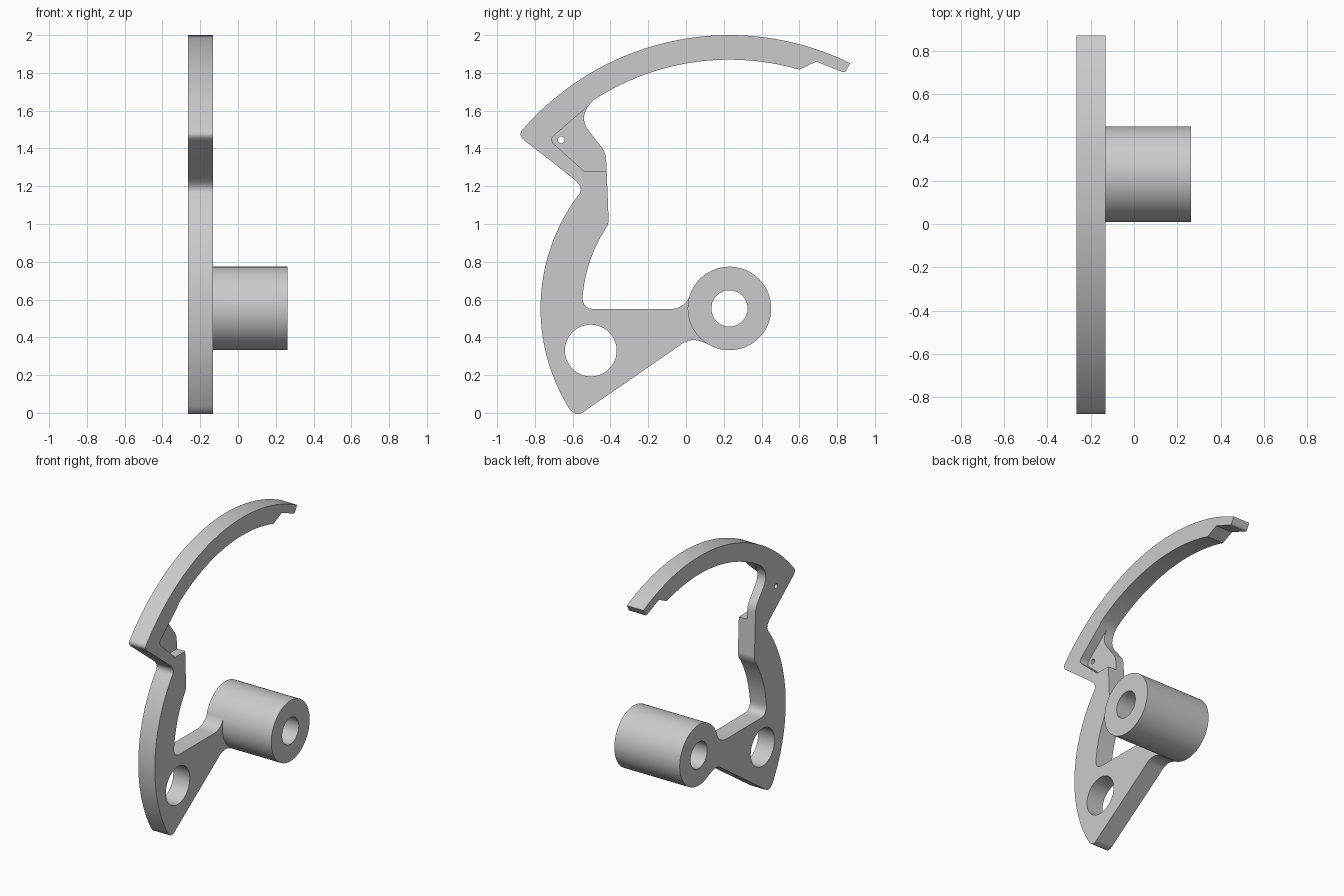
import bpy, bmesh
from math import radians, cos, sin

if "Cube" in bpy.data.objects:
    bpy.data.objects.remove(bpy.data.objects["Cube"])

X0, X1, X2, FLOOR = -0.265, -0.132, 0.262, -0.198
HUB = (0.23, 0.553)          # all the big arcs are concentric with the hub


def arc(r, a0, a1, n, c=HUB):
    return [(c[0] + r * cos(radians(a0 + (a1 - a0) * i / n)),
             c[1] + r * sin(radians(a0 + (a1 - a0) * i / n))) for i in range(n + 1)]


def bend(a, c, b, n=8):
    """Rounded corner from a to b, pulled towards corner c."""
    return [tuple((1 - t) ** 2 * p + 2 * t * (1 - t) * q + t * t * r
                  for p, q, r in zip(a, c, b)) for t in (i / n for i in range(n + 1))]


def circle(c, r, n=64):
    return arc(r, 0, 360, n, c)[:-1]


def prism(name, outline, x0, x1):
    """Extrude a (y, z) outline along x."""
    bm = bmesh.new()
    face = bm.faces.new([bm.verts.new((x0, y, z)) for y, z in outline])
    ext = bmesh.ops.extrude_face_region(bm, geom=[face])
    bmesh.ops.translate(bm, vec=(x1 - x0, 0, 0),
                        verts=[v for v in ext["geom"] if isinstance(v, bmesh.types.BMVert)])
    bmesh.ops.recalc_face_normals(bm, faces=bm.faces)
    me = bpy.data.meshes.new(name)
    bm.to_mesh(me)
    bm.free()
    ob = bpy.data.objects.new(name, me)
    bpy.context.collection.objects.link(ob)
    return ob


def combine(target, tool, op):
    mod = target.modifiers.new(op, 'BOOLEAN')
    mod.operation, mod.object, mod.solver = op, tool, 'EXACT'
    bpy.context.view_layer.objects.active = target
    bpy.ops.object.modifier_apply(modifier=mod.name)
    bpy.data.objects.remove(tool)


# Plate outline, counter-clockwise from the hook tip
outline = (
    arc(1.447, 63.8, 137.5, 40)                                           # top of hook
    + bend((-0.862, 1.503), (-0.893, 1.472), (-0.855, 1.443))             # pointed corner
    + bend((-0.60, 1.243), (-0.53, 1.19), (-0.574, 1.147))                # notch
    + arc(1.0, 144, 209, 32)                                              # outer back edge
    + bend((-0.634, 0.05), (-0.59, -0.04), (-0.525, 0.018), 12)           # foot
    + bend((-0.036, 0.355), (0.025, 0.41), (0.11, 0.366))                 # neck below
    + [(0.23, 0.45), (0.23, 0.62), (0.05, 0.68)]                          # hidden in hub
    + bend((0.028, 0.64), (0.0, 0.55), (-0.085, 0.55))                    # neck above
    + bend((-0.485, 0.55), (-0.55, 0.55), (-0.548, 0.615))                # inner corner
    + arc(0.78, 174, 146, 14)
    + bend((-0.425, 0.97), (-0.408, 1.0), (-0.410, 1.03))
    + [(-0.420, 1.277)]
    + bend((-0.423, 1.345), (-0.425, 1.38), (-0.452, 1.413))
    + bend((-0.515, 1.493), (-0.575, 1.575), (-0.49, 1.655), 12)
    + arc(1.317, 122, 73.7, 30)                                           # underside of hook
    + [(0.69, 1.86)] + bend((0.825, 1.806), (0.84, 1.798), (0.848, 1.812), 4)
)
lever = prism("lever_plate_with_hub", outline, X0, X1)

# Hub, its bore and the large lightening hole
combine(lever, prism("hub", circle(HUB, 0.221, 96), X0, X2), 'UNION')
combine(lever, prism("bore", circle(HUB, 0.096), -0.5, 0.5), 'DIFFERENCE')
combine(lever, prism("large_hole", circle((-0.504, 0.33), 0.137), -0.5, 0.5), 'DIFFERENCE')

# Recessed pocket with a pin hole
pocket = ([(-0.50, 1.64)] + bend((-0.69, 1.476), (-0.73, 1.445), (-0.69, 1.415))
          + [(-0.536, 1.277), (-0.30, 1.277), (-0.30, 1.5)])
combine(lever, prism("pocket", pocket, FLOOR, 0.0), 'DIFFERENCE')
combine(lever, prism("pin_hole", circle((-0.66, 1.445), 0.018, 24), -0.5, 0.5), 'DIFFERENCE')

lever.select_set(True)
bpy.context.view_layer.objects.active = lever
bpy.ops.object.shade_smooth_by_angle(angle=radians(25))
